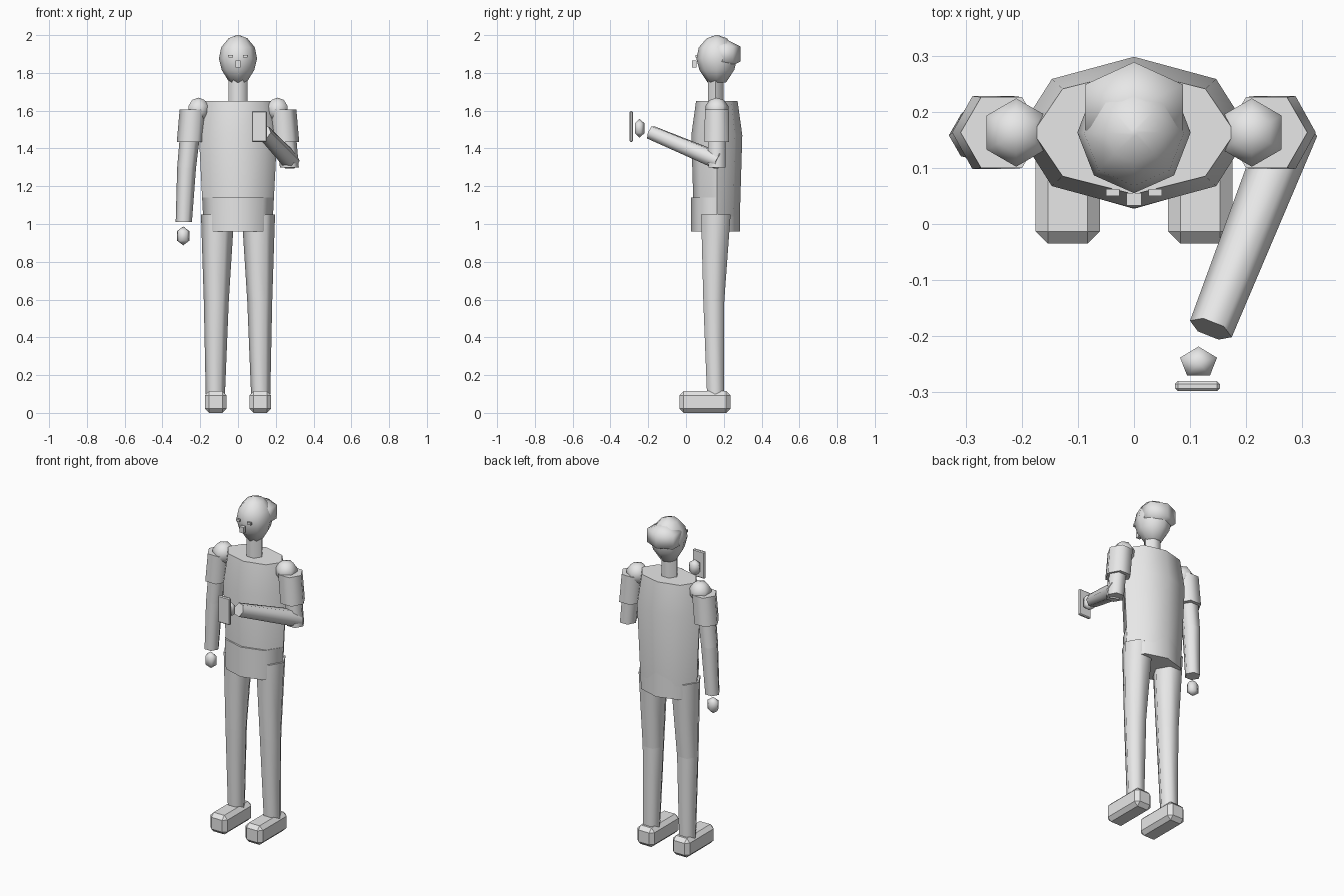
import bpy, bmesh, math
from mathutils import Vector

if "Cube" in bpy.data.objects:
    bpy.data.objects.remove(bpy.data.objects["Cube"])

grey = bpy.data.materials.new("plain_grey")
grey.diffuse_color = (0.8, 0.8, 0.8, 1)
grey.use_nodes = True
grey.node_tree.nodes["Principled BSDF"].inputs["Base Color"].default_value = grey.diffuse_color
CY = 0.163  # body centre line in y


def finish(name, bm, smooth=True, angle=50):
    bmesh.ops.recalc_face_normals(bm, faces=bm.faces)
    me = bpy.data.meshes.new(name)
    bm.to_mesh(me)
    bm.free()
    ob = bpy.data.objects.new(name, me)
    bpy.context.collection.objects.link(ob)
    me.materials.append(grey)
    if smooth:
        bpy.ops.object.select_all(action='DESELECT')
        ob.select_set(True)
        bpy.context.view_layer.objects.active = ob
        bpy.ops.object.shade_smooth_by_angle(angle=math.radians(angle))
    return ob


def loft(name, rings, sides, axis=None, angle=62):
    """Skin rings of (centre, rx, ry); rings lie flat, or square to an axis."""
    u, v = Vector((1, 0, 0)), Vector((0, 1, 0))
    if axis:
        a = Vector(axis).normalized()
        u = a.cross(Vector((0, 0, 1))).normalized()
        v = a.cross(u)
    bm = bmesh.new()
    loops = []
    for c, rx, ry in rings:
        loops.append([bm.verts.new(Vector(c) + u * rx * math.cos(t) + v * ry * math.sin(t))
                      for t in (2 * math.pi * i / sides for i in range(sides))])
    for a, b in zip(loops, loops[1:]):
        for i in range(sides):
            j = (i + 1) % sides
            bm.faces.new((a[i], a[j], b[j], b[i]))
    bm.faces.new(loops[0])
    bm.faces.new(loops[-1])
    return finish(name, bm, True, angle)


def ball(name, c, r, seg, rings):
    bm = bmesh.new()
    bmesh.ops.create_uvsphere(bm, u_segments=seg, v_segments=rings, radius=1)
    for v in bm.verts:
        v.co = Vector((v.co.x * r[0], v.co.y * r[1], v.co.z * r[2])) + Vector(c)
    return finish(name, bm, True, 75)


def box(name, c, size, bevel=0):
    bm = bmesh.new()
    bmesh.ops.create_cube(bm, size=1)
    for v in bm.verts:
        v.co = Vector((v.co.x * size[0], v.co.y * size[1], v.co.z * size[2])) + Vector(c)
    if bevel:
        bmesh.ops.bevel(bm, geom=bm.edges[:], offset=bevel, segments=1, affect='EDGES')
    return finish(name, bm, False)


# Torso, pelvis and neck
loft("torso", [((0, CY, 1.04), .185, .122), ((0, CY, 1.47), .207, .135),
               ((0, CY, 1.65), .180, .110)], 8)
loft("pelvis", [((0, .157, .96), .180, .130), ((0, .157, 1.14), .188, .130)], 8)
loft("neck", [((0, .157, 1.63), .05, .047), ((0, .157, 1.78), .05, .047)], 6)

# Head, hair and face
profile = [(1.75, .046), (1.815, .086), (1.875, .101), (1.935, .089), (1.983, .05), (2.0, .006)]
loft("head", [((0, CY, z), r, r * 1.07) for z, r in profile], 8, angle=80)
ball("hair", (0, .208, 1.9), (.117, .093, .08), 6, 3)
box("nose", (0, .044, 1.847), (.026, .022, .036))

for s, side in ((-1, "left"), (1, "right")):
    box("eye_" + side, (s * .038, .056, 1.888), (.024, .012, .014))

    # Legs and shoes
    loft("thigh_" + side, [((s * .108, .158, 1.05), .088, .09),
                           ((s * .115, .147, .59), .066, .064)], 6)
    loft("shin_" + side, [((s * .115, .147, .59), .066, .064),
                          ((s * .120, .156, .10), .051, .052)], 6)
    box("shoe_" + side, (s * .118, .1, .0575), (.115, .27, .115), .022)

    # Shoulders, sleeves and upper arms
    ball("shoulder_" + side, (s * .21, CY, 1.605), (.064, .064, .064), 6, 5)
    loft("sleeve_" + side, [((s * .236, CY, 1.605), .073, .073),
                            ((s * .252, CY, 1.435), .072, .075)], 6)
    loft("upper_arm_" + side, [((s * .245, CY, 1.56), .055, .055),
                               ((s * .272, CY, 1.30), .050, .052)], 6)

# Hanging forearm and hand
loft("forearm_left", [((-.272, CY, 1.30), .050, .052), ((-.287, .158, 1.01), .043, .043)], 6)
ball("hand_left", (-.29, .155, .937), (.040, .033, .05), 5, 3)

# Raised forearm, hand and the phone it holds
elbow, wrist = Vector((.28, .175, 1.333)), Vector((.137, -.187, 1.485))
loft("forearm_right", [(elbow, .050, .050), (wrist, .040, .040)], 6, axis=wrist - elbow)
ball("hand_right", (.115, -.247, 1.507), (.040, .033, .05), 5, 3)
box("phone", (.113, -.289, 1.516), (.08, .018, .162), .005)
